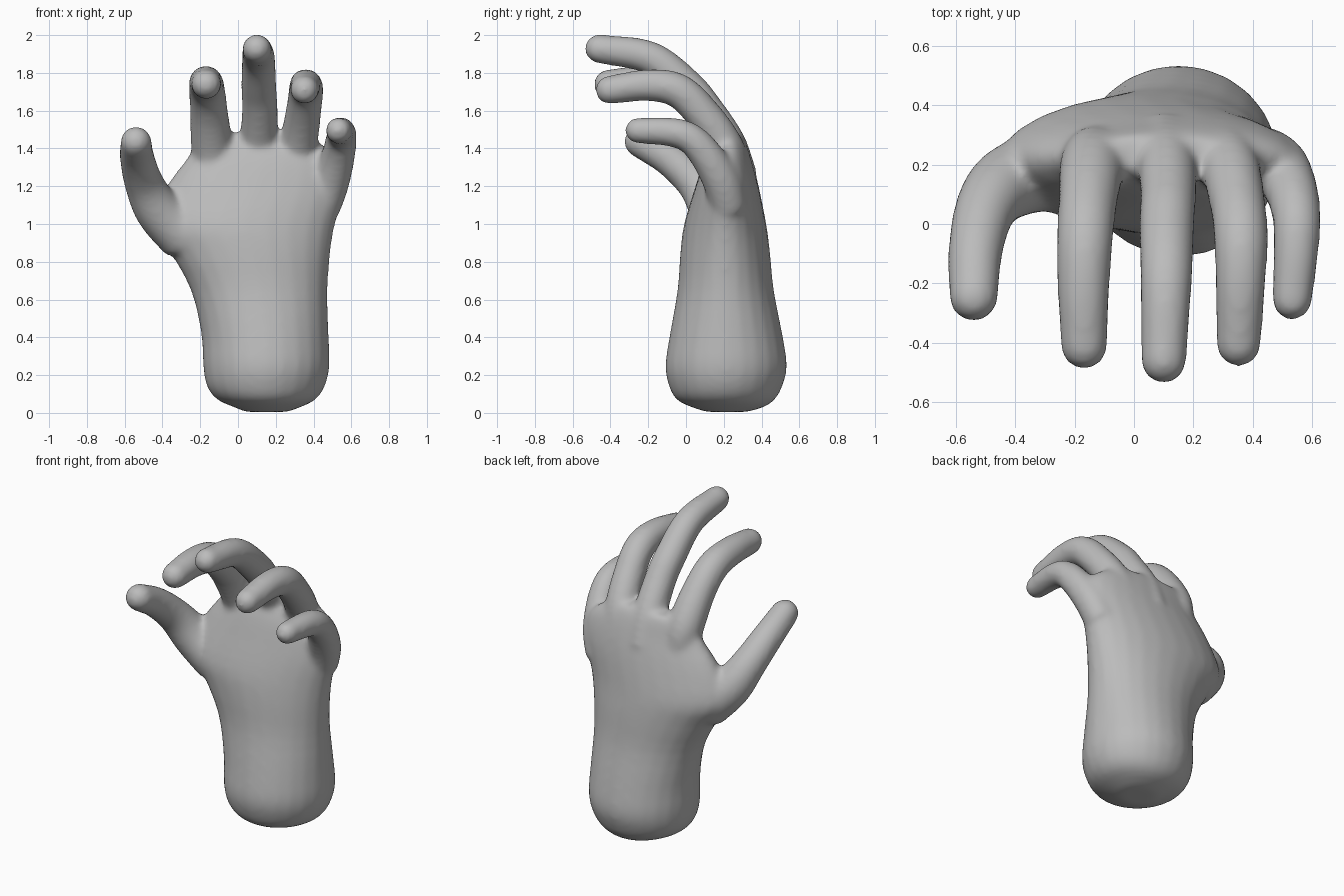
import bpy, bmesh, math
from mathutils import Vector

cube = bpy.data.objects.get("Cube")
if cube:
    bpy.data.objects.remove(cube, do_unlink=True)

SIDES = 24


def spline(points, steps=6):
    """Smooth curve through points of any dimension."""
    pts = [Vector(p) for p in points]
    pts = [2 * pts[0] - pts[1]] + pts + [2 * pts[-1] - pts[-2]]
    out = []
    for a, b, c, d in zip(pts, pts[1:], pts[2:], pts[3:]):
        for i in range(steps):
            t = i / steps
            out.append(0.5 * (2 * b + (c - a) * t + (2 * a - 5 * b + 4 * c - d) * t * t
                              + (3 * b - a - 3 * c + d) * t ** 3))
    return out + [pts[-2]]


def loft(bm, rings):
    """Skin a closed tube over rings of (centre, half axis, half axis)."""
    loops = []
    for centre, u, v in rings:
        angles = [2 * math.pi * i / SIDES for i in range(SIDES)]
        loops.append([bm.verts.new(centre + u * math.cos(a) + v * math.sin(a)) for a in angles])
    for low, high in zip(loops, loops[1:]):
        for i in range(SIDES):
            j = (i + 1) % SIDES
            bm.faces.new((low[i], low[j], high[j], high[i]))
    bm.faces.new(loops[0][::-1])
    bm.faces.new(loops[-1])


def finger(bm, points):
    """Tapered bent finger from root to rounded tip; points are x, y, z, radius."""
    path = spline(points)
    rings = []
    for i, p in enumerate(path):
        along = (path[min(i + 1, len(path) - 1)] - path[max(i - 1, 0)]).xyz.normalized()
        side = Vector((1, 0, 0))
        side = (side - along * side.dot(along)).normalized()
        rings.append((p.xyz, side * p.w, along.cross(side) * p.w))
    centre, u, v = rings[-1]
    for i in range(1, 7):
        a = math.radians(14.5 * i)
        rings.append((centre + along * u.length * math.sin(a), u * math.cos(a), v * math.cos(a)))
    loft(bm, rings)


bm = bmesh.new()

# Wrist and palm: z, left edge, right edge, front, back
palm = [(0.005, 0.04, 0.26, 0.11, 0.32), (0.03, -0.02, 0.33, 0.03, 0.41),
        (0.07, -0.11, 0.41, -0.05, 0.47), (0.14, -0.165, 0.46, -0.09, 0.51),
        (0.25, -0.185, 0.485, -0.11, 0.535), (0.42, -0.195, 0.48, -0.085, 0.51),
        (0.65, -0.25, 0.475, -0.045, 0.465), (0.85, -0.36, 0.49, -0.03, 0.445),
        (1.0, -0.46, 0.515, -0.01, 0.425), (1.2, -0.38, 0.565, 0.05, 0.385),
        (1.35, -0.27, 0.53, 0.1, 0.345), (1.44, -0.22, 0.42, 0.15, 0.315),
        (1.48, -0.18, 0.34, 0.18, 0.29)]
loft(bm, [(Vector(((x0 + x1) / 2, (y0 + y1) / 2, z)),
           Vector(((x1 - x0) / 2, 0, 0)), Vector((0, (y1 - y0) / 2, 0)))
          for z, x0, x1, y0, y1 in spline(palm, 3)])

# Thumb
finger(bm, [(-0.28, 0.19, 0.93, 0.14), (-0.42, 0.14, 1.07, 0.125), (-0.495, 0.06, 1.21, 0.105),
            (-0.532, -0.08, 1.34, 0.093), (-0.54, -0.245, 1.435, 0.083)])
# Index finger
finger(bm, [(-0.12, 0.24, 1.25, 0.1), (-0.14, 0.2, 1.42, 0.11), (-0.155, 0.08, 1.61, 0.1),
            (-0.165, -0.05, 1.72, 0.095), (-0.17, -0.22, 1.75, 0.088), (-0.168, -0.41, 1.74, 0.079)])
# Middle finger
finger(bm, [(0.1, 0.28, 1.25, 0.1), (0.11, 0.215, 1.43, 0.1), (0.115, 0.1, 1.61, 0.095),
            (0.11, 0.0, 1.73, 0.094), (0.108, -0.19, 1.88, 0.088), (0.1, -0.46, 1.928, 0.077)])
# Ring finger
finger(bm, [(0.28, 0.26, 1.25, 0.1), (0.32, 0.2, 1.42, 0.1), (0.345, 0.09, 1.58, 0.095),
            (0.36, -0.04, 1.705, 0.092), (0.358, -0.2, 1.735, 0.085), (0.352, -0.405, 1.71, 0.076)])
# Little finger
finger(bm, [(0.44, 0.23, 1.08, 0.1), (0.49, 0.19, 1.22, 0.1), (0.53, 0.11, 1.36, 0.09),
            (0.547, 0.02, 1.455, 0.082), (0.545, -0.09, 1.488, 0.077), (0.532, -0.255, 1.495, 0.069)])

bmesh.ops.recalc_face_normals(bm, faces=bm.faces)
mesh = bpy.data.meshes.new("hand")
bm.to_mesh(mesh)
bm.free()
hand = bpy.data.objects.new("hand", mesh)
bpy.context.collection.objects.link(hand)

# Fuse the parts into one skin and soften the joins
remesh = hand.modifiers.new("fuse", 'REMESH')
remesh.mode = 'VOXEL'
remesh.voxel_size = 0.016
remesh.use_smooth_shade = True
smooth = hand.modifiers.new("soften", 'SMOOTH')
smooth.factor = 0.5
smooth.iterations = 14

# Plain grey skin
grey = bpy.data.materials.new("plain grey")
grey.use_nodes = True
colour = (0.5, 0.5, 0.5, 1)
grey.diffuse_color = colour
grey.node_tree.nodes["Principled BSDF"].inputs["Base Color"].default_value = colour
mesh.materials.append(grey)
